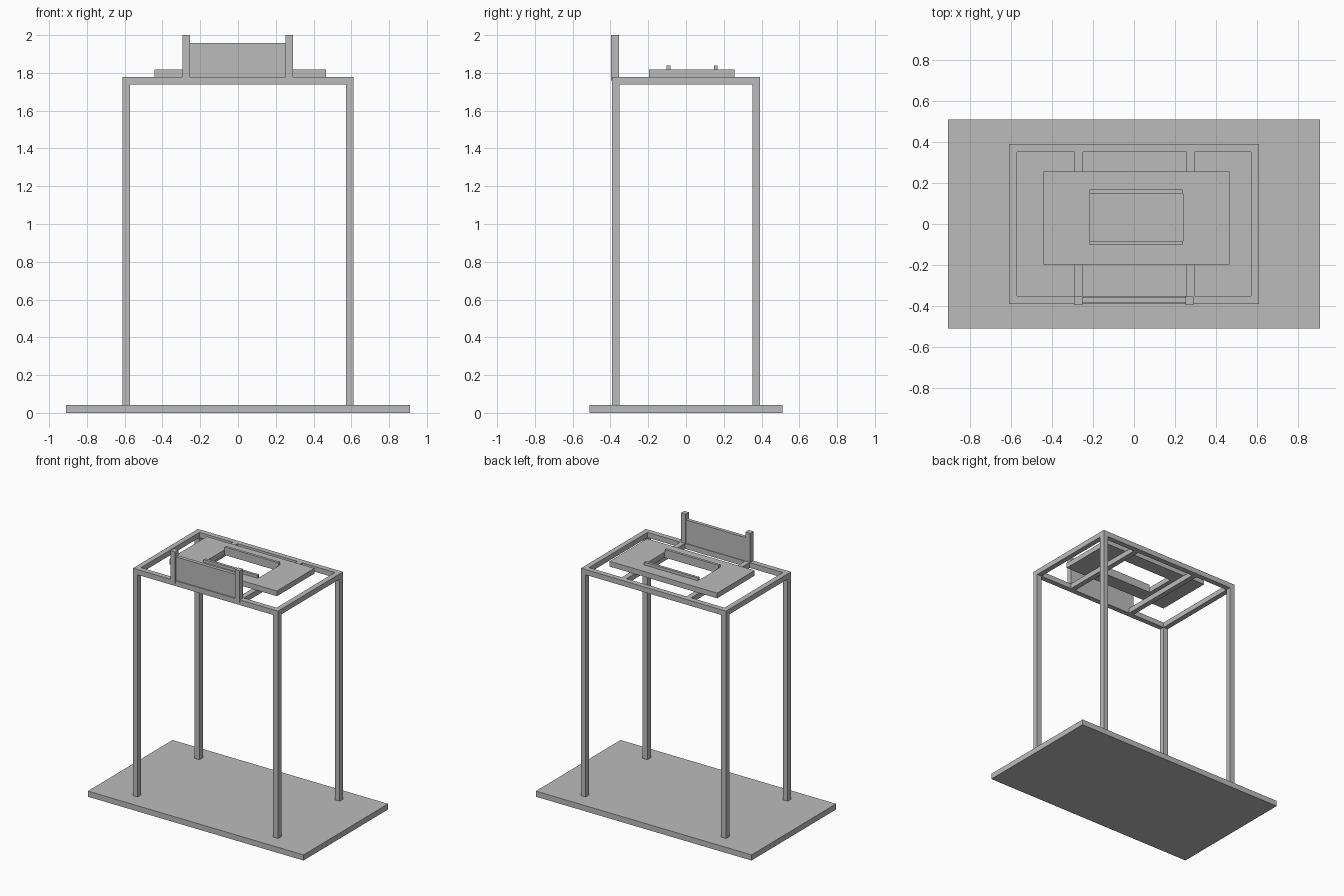
import bpy
import bmesh

cube = bpy.data.objects.get("Cube")
if cube:
    bpy.data.objects.remove(cube, do_unlink=True)

grey = bpy.data.materials.new("plain_grey")
grey.use_nodes = True
grey.diffuse_color = (0.5, 0.5, 0.5, 1)
grey.node_tree.nodes["Principled BSDF"].inputs["Base Color"].default_value = (0.5, 0.5, 0.5, 1)


def finish(name, bm):
    bmesh.ops.recalc_face_normals(bm, faces=bm.faces)
    mesh = bpy.data.meshes.new(name)
    bm.to_mesh(mesh)
    bm.free()
    mesh.materials.append(grey)
    obj = bpy.data.objects.new(name, mesh)
    bpy.context.collection.objects.link(obj)
    return obj


def box(name, x, y, z):
    """Box from (min, max) ranges on each axis."""
    bm = bmesh.new()
    bmesh.ops.create_cube(bm, size=1)
    for v in bm.verts:
        v.co = [r[0] + (c + 0.5) * (r[1] - r[0]) for c, r in zip(v.co, (x, y, z))]
    return finish(name, bm)


def ring(name, outer, inner, z):
    """Flat slab with a rectangular opening; rectangles are (x0, x1, y0, y1)."""
    bm = bmesh.new()
    loops = []
    for x0, x1, y0, y1 in (outer, inner):
        corners = ((x0, y0), (x1, y0), (x1, y1), (x0, y1))
        loops.append([bm.verts.new((x, y, z[0])) for x, y in corners])
    out, inn = loops
    faces = []
    for i in range(4):
        j = (i + 1) % 4
        faces.append(bm.faces.new((out[i], out[j], inn[j], inn[i])))
    # Keep the lower faces and raise a copy to close the slab
    ext = bmesh.ops.extrude_face_region(bm, geom=faces, use_keep_orig=True)
    for v in ext["geom"]:
        if isinstance(v, bmesh.types.BMVert):
            v.co.z = z[1]
    return finish(name, bm)


# Ground slab
box("base_slab", (-0.91, 0.91), (-0.51, 0.51), (0, 0.043))

# Rectangular top frame and its four legs
OX, OY, T = 0.612, 0.392, 0.04
frame_z = (1.738, 1.778)
ring("top_frame", (-OX, OX, -OY, OY), (T - OX, OX - T, T - OY, OY - T), frame_z)
for sx, side in ((-1, "right"), (1, "left")):
    for sy, end in ((-1, "front"), (1, "back")):
        box(f"{end}_{side}_leg", sorted((sx * OX, sx * (OX - T))),
            sorted((sy * OY, sy * (OY - T))), (0.043, frame_z[0]))

# Cross bars carrying the table plate
for side, x in (("right", -0.29), ("left", 0.256)):
    box(f"{side}_cross_bar", (x, x + T), (T - OY, OY - T), frame_z)

# Table plate with a central opening and two guide rails
ring("table_plate", (-0.442, 0.466, -0.197, 0.256),
     (-0.217, 0.24, -0.083, 0.148), (frame_z[1], 1.818))
for end, y in (("front", -0.103), ("back", 0.148)):
    box(f"{end}_guide_rail", (-0.217, 0.237), (y, y + 0.02), (1.79, 1.84))

# Upright board held between two posts
for side, x in (("right", -0.293), ("left", 0.252)):
    box(f"{side}_board_post", (x, x + T), (-0.396, -0.355), (1.76, 2.0))
box("front_board", (-0.253, 0.252), (-0.384, -0.357), (frame_z[1], 1.957))
